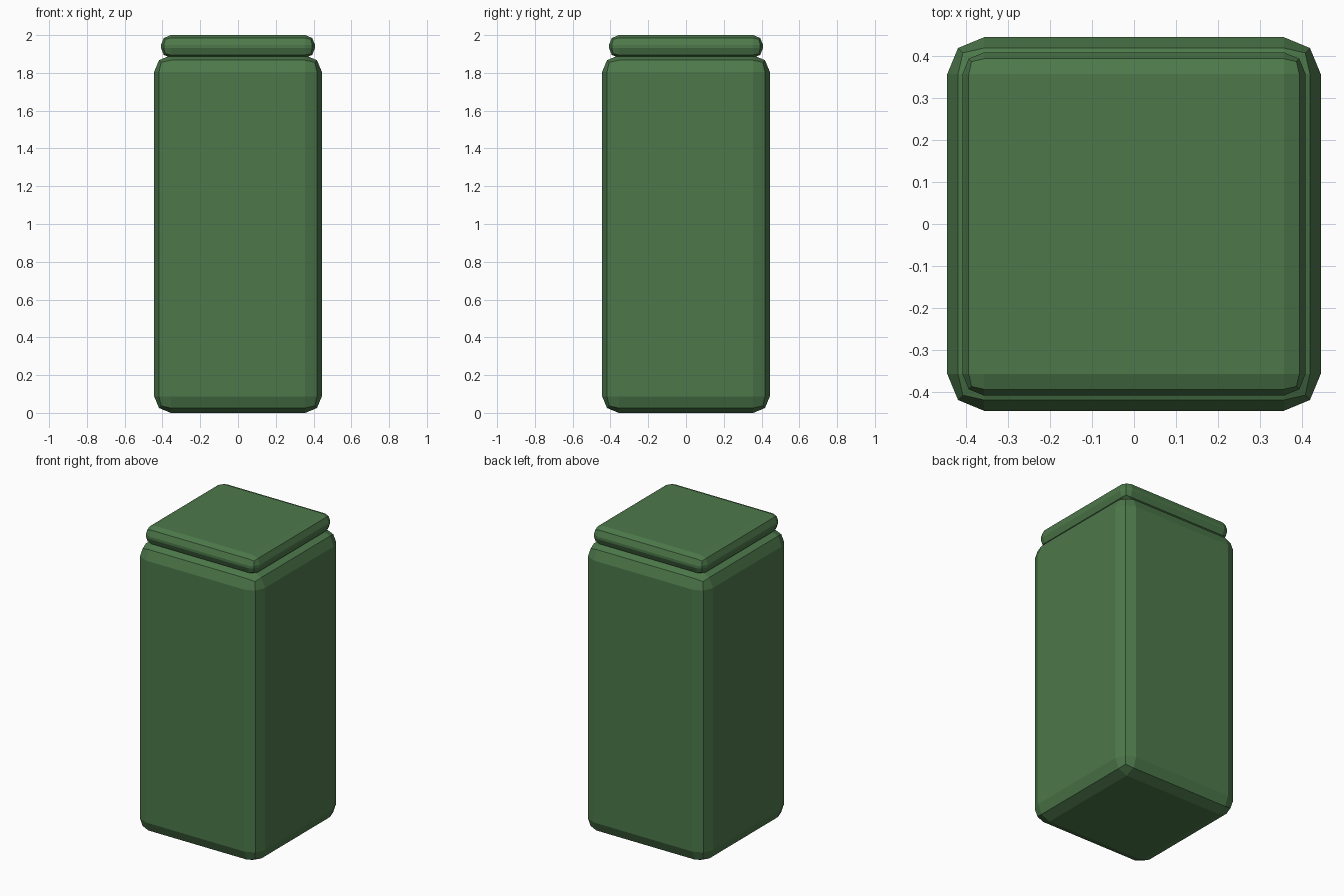
import bpy

if "Cube" in bpy.data.objects:
    bpy.data.objects.remove(bpy.data.objects["Cube"])


def rounded_box(name, half, z0, z1, bevel, mat):
    """Box from z0 to z1 with two-segment bevelled edges."""
    bpy.ops.mesh.primitive_cube_add(size=1, location=(0, 0, (z0 + z1) / 2))
    ob = bpy.context.object
    ob.name = name
    ob.scale = (2 * half, 2 * half, z1 - z0)
    bpy.ops.object.transform_apply(location=False, rotation=False, scale=True)
    mod = ob.modifiers.new("rounded_edges", 'BEVEL')
    mod.width = bevel
    mod.segments = 2
    mod.limit_method = 'NONE'
    ob.data.materials.append(mat)
    return ob


green = bpy.data.materials.new("green")
green.diffuse_color = (0.075, 0.19, 0.07, 1)
green.use_nodes = True
green.node_tree.nodes["Principled BSDF"].inputs["Base Color"].default_value = green.diffuse_color

# Tall square container
rounded_box("container_body", 0.444, 0.0, 1.893, 0.088, green)
# Slightly narrower lid resting on top
rounded_box("lid", 0.408, 1.88, 2.0, 0.052, green)
